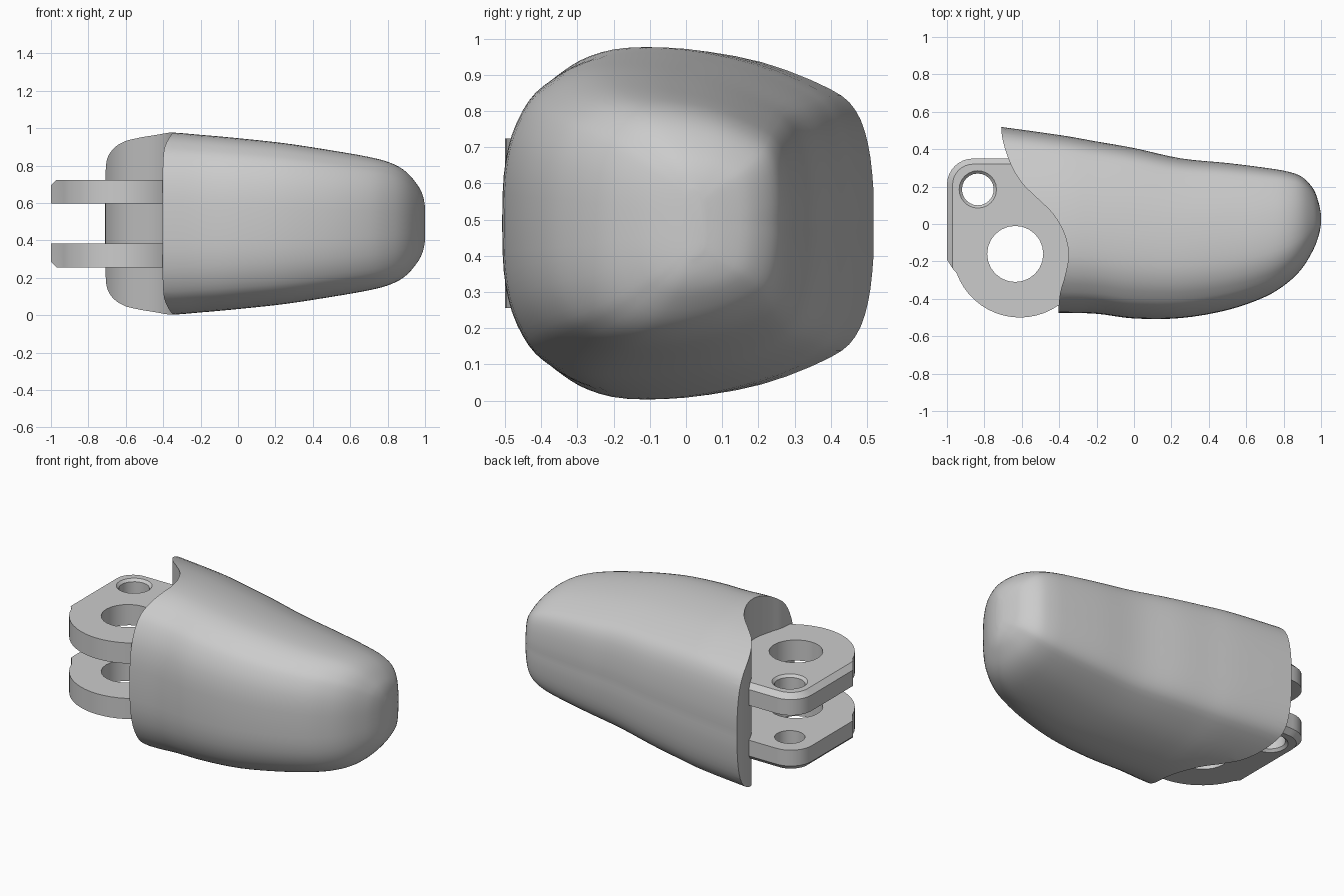
import bpy, bmesh, math
from mathutils import Vector

if "Cube" in bpy.data.objects:
    bpy.data.objects.remove(bpy.data.objects["Cube"])

grey = bpy.data.materials.new("light_grey")
grey.use_nodes = True
colour = (0.6, 0.6, 0.6, 1)
grey.diffuse_color = colour
grey.node_tree.nodes["Principled BSDF"].inputs["Base Color"].default_value = colour
MID = 0.49


def spline(pts, steps):
    """Smooth curve through the given points."""
    pts = [Vector(p) for p in pts]
    out = []
    for i in range(len(pts) - 1):
        a, b = pts[max(i - 1, 0)], pts[i]
        c, d = pts[i + 1], pts[min(i + 2, len(pts) - 1)]
        for s in range(steps):
            t = s / steps
            out.append(0.5 * (2 * b + (c - a) * t + (2 * a - 5 * b + 4 * c - d) * t * t
                              + (3 * b - a - 3 * c + d) * t ** 3))
    return out + [pts[-1]]


def loft(name, rings):
    """Closed solid through rings with equal point counts."""
    bm = bmesh.new()
    loops = [[bm.verts.new(p) for p in r] for r in rings]
    n = len(loops[0])
    for a, b in zip(loops, loops[1:]):
        for i in range(n):
            bm.faces.new((a[i], a[(i + 1) % n], b[(i + 1) % n], b[i]))
    bm.faces.new(loops[0])
    bm.faces.new(loops[-1])
    bmesh.ops.recalc_face_normals(bm, faces=bm.faces)
    mesh = bpy.data.meshes.new(name)
    bm.to_mesh(mesh)
    bm.free()
    obj = bpy.data.objects.new(name, mesh)
    bpy.context.collection.objects.link(obj)
    mesh.materials.append(grey)
    return obj


def cut(obj, cutter):
    """Subtract the cutter, then discard it."""
    mod = obj.modifiers.new("cut", 'BOOLEAN')
    mod.operation = 'DIFFERENCE'
    mod.solver = 'EXACT'
    mod.object = cutter
    bpy.context.view_layer.update()
    graph = bpy.context.evaluated_depsgraph_get()
    mesh = bpy.data.meshes.new_from_object(obj.evaluated_get(graph))
    obj.modifiers.clear()
    obj.data = mesh
    bpy.data.objects.remove(cutter)


def smooth(obj, angle):
    bpy.ops.object.select_all(action='DESELECT')
    obj.select_set(True)
    bpy.context.view_layer.objects.active = obj
    bpy.ops.object.shade_smooth_by_angle(angle=math.radians(angle))


def circle(x, y, r, z, n=24):
    return [(x + r * math.cos(i * math.tau / n), y + r * math.sin(i * math.tau / n), z)
            for i in range(n)]


# Fingertip body: stations of (x, front y, back y, half height)
stations = [(-0.8, -0.47, 0.53), (-0.4, -0.475, 0.475), (-0.2, -0.48, 0.44),
            (0, -0.505, 0.405), (0.25, -0.503, 0.35), (0.5, -0.46, 0.325),
            (0.7, -0.39, 0.3), (0.82, -0.315, 0.28), (0.9, -0.235, 0.25),
            (0.96, -0.135, 0.185), (0.988, -0.06, 0.11), (1, 0, 0.05)]
heights = [0.49, 0.487, 0.473, 0.455, 0.428, 0.39, 0.355, 0.322, 0.275, 0.205, 0.15, 0.09]
section = [(0, 0), (0.005, 0.3), (0.03, 0.55), (0.08, 0.75), (0.14, 0.86), (0.22, 0.95),
           (0.33, 1), (0.5, 0.99), (0.7, 0.91), (0.88, 0.76), (0.95, 0.64),
           (0.985, 0.45), (1, 0.2), (1, 0)]
upper = spline(section, 3)
outline = [(p.x, p.y) for p in upper] + [(p.x, -p.y) for p in upper[-2:0:-1]]
path = spline([(*s, h) for s, h in zip(stations, heights)], 4)
body = loft("fingertip_body", [[(x, f + u * (b - f), MID + h * v) for u, v in outline]
                               for x, f, b, h in path])

# Concave joint end, cut straight through in height
edge = spline([(-0.715, 0.6), (-0.71, 0.52), (-0.70, 0.44), (-0.66, 0.32), (-0.6, 0.22),
               (-0.52, 0.14), (-0.43, 0.05), (-0.37, -0.06), (-0.35, -0.17),
               (-0.37, -0.28), (-0.395, -0.37), (-0.405, -0.48), (-0.405, -0.6)], 4)
plan = [(p.x, p.y) for p in edge] + [(-1.2, -0.6), (-1.2, 0.6)]
cut(body, loft("joint_cutter", [[(x, y, z) for x, y in plan] for z in (-0.2, 1.2)]))
smooth(body, 35)


def lug_ring(inset, z):
    """Lug outline; the outer and back edges move in by the inset."""
    pts = [(-0.27, -0.2), (-0.27, 0.35 - inset)]
    for i in range(9):
        a = math.pi / 2 * (1 + i / 8)
        r = 0.14 - inset
        pts.append((-0.86 + r * math.cos(a), 0.21 + r * math.sin(a)))
    pts.append((-1 + inset, -0.19 - inset * 1.6))
    for i in range(17):
        a = math.radians(200 + i * 7)
        pts.append((-0.61 + 0.36 * math.cos(a), -0.14 + 0.36 * math.sin(a)))
    return [(x, y, z) for x, y in pts]


# Hinge lugs, a mirrored pair with pivot and pin holes
for name, side in (("upper_hinge_lug", 1), ("lower_hinge_lug", -1)):
    inner, outer = MID + 0.107 * side, MID + 0.234 * side
    lug = loft(name, [lug_ring(0, inner), lug_ring(0, outer - 0.03 * side),
                      lug_ring(0.03, outer)])
    low, high = inner - 0.05 * side, outer + 0.05 * side
    cut(lug, loft("pivot_cutter", [circle(-0.635, -0.16, 0.15, z) for z in (low, high)]))
    cut(lug, loft("pin_cutter", [circle(-0.835, 0.185, r, z) for r, z in
                                 ((0.085, low), (0.085, outer - 0.015 * side),
                                  (0.1, outer), (0.1, high))]))
    smooth(lug, 25)
